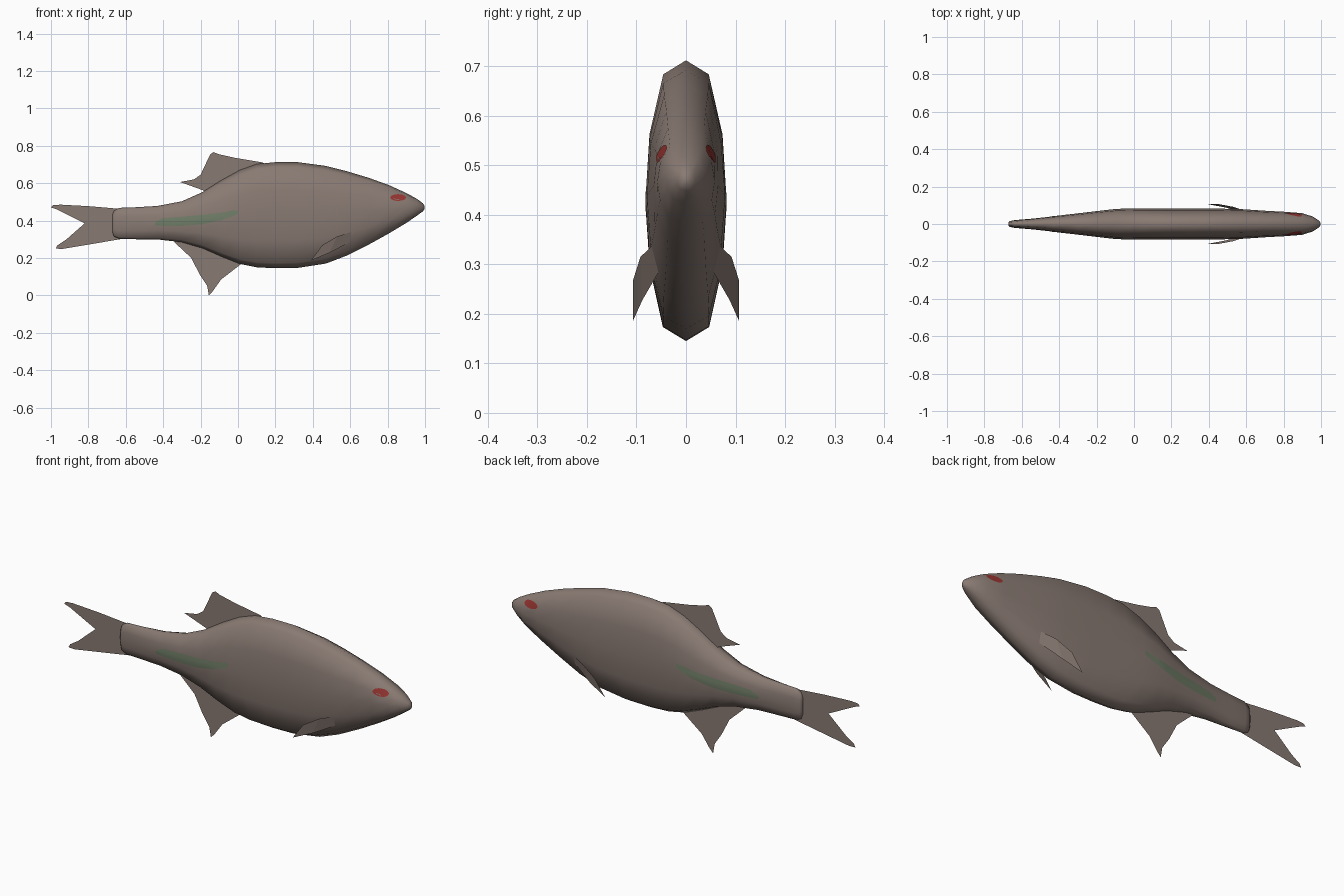
import bpy, bmesh, math
from mathutils import Vector
from mathutils.bvhtree import BVHTree

if "Cube" in bpy.data.objects:
    bpy.data.objects.remove(bpy.data.objects["Cube"])


def material(name, rgb):
    m = bpy.data.materials.new(name)
    m.diffuse_color = (*rgb, 1)
    m.use_nodes = True
    m.node_tree.nodes["Principled BSDF"].inputs["Base Color"].default_value = m.diffuse_color
    return m


SKIN = material("brown grey skin", (0.25, 0.195, 0.17))
RED = material("eye red", (0.30, 0.035, 0.03))
GREEN = material("dull green", (0.16, 0.205, 0.135))


def make(name, verts, faces, mat, fix=False):
    me = bpy.data.meshes.new(name)
    me.from_pydata(verts, [], faces)
    bm = bmesh.new()
    bm.from_mesh(me)
    if fix:
        bmesh.ops.recalc_face_normals(bm, faces=bm.faces)
    else:
        bmesh.ops.triangulate(bm, faces=[f for f in bm.faces if len(f.verts) > 4])
    bm.to_mesh(me)
    bm.free()
    me.materials.append(mat)
    ob = bpy.data.objects.new(name, me)
    bpy.context.collection.objects.link(ob)
    return ob


# Body: rings of (x, top z, bottom z, half width)
RINGS = [(-0.672, 0.43, 0.34, 0.008), (-0.663, 0.452, 0.315, 0.016), (-0.635, 0.468, 0.302, 0.021),
         (-0.55, 0.471, 0.300, 0.028), (-0.43, 0.478, 0.299, 0.041), (-0.30, 0.503, 0.284, 0.056),
         (-0.19, 0.552, 0.252, 0.069), (-0.09, 0.615, 0.208, 0.080), (0.01, 0.670, 0.168, 0.082),
         (0.10, 0.702, 0.150, 0.082), (0.20, 0.712, 0.145, 0.082), (0.32, 0.712, 0.147, 0.082),
         (0.47, 0.692, 0.170, 0.082), (0.58, 0.664, 0.212, 0.079), (0.70, 0.628, 0.272, 0.071),
         (0.81, 0.588, 0.333, 0.065), (0.90, 0.547, 0.387, 0.058), (0.955, 0.517, 0.425, 0.040),
         (0.988, 0.493, 0.449, 0.019), (0.998, 0.478, 0.462, 0.006)]
HALF = [(0, 1), (0.56, 0.9), (0.9, 0.47), (1, 0), (0.9, -0.47), (0.57, -0.9), (0, -1)]
SECTION = HALF + [(-y, z) for y, z in HALF[-2:0:-1]]
N = len(SECTION)
verts, faces = [], []
for x, t, b, w in RINGS:
    verts += [(x, y * w, (t + b) / 2 + z * (t - b) / 2) for y, z in SECTION]
for r in range(len(RINGS) - 1):
    for i in range(N):
        j = (i + 1) % N
        faces.append((r * N + i, r * N + j, r * N + N + j, r * N + N + i))
last = (len(RINGS) - 1) * N
faces += [tuple(range(N)), tuple(range(last, last + N))]
body = make("body", verts, faces, SKIN, fix=True)
for p in body.data.polygons:
    p.use_smooth = True

# Flat fins on the centre plane
FINS = {
    "tail_fin": [(-0.60, 0.46), (-0.80, 0.477), (-0.95, 0.485), (-0.99, 0.482), (-1.0, 0.47),
                 (-0.97, 0.46), (-0.82, 0.385), (-0.92, 0.297), (-0.965, 0.268), (-0.975, 0.25),
                 (-0.94, 0.248), (-0.60, 0.305)],
    "back_fin": [(0.15, 0.70), (0.13, 0.711), (-0.02, 0.736), (-0.105, 0.755), (-0.13, 0.766),
                 (-0.148, 0.755), (-0.20, 0.645), (-0.235, 0.62), (-0.31, 0.606), (-0.19, 0.563),
                 (-0.15, 0.54), (0.0, 0.62)],
    "belly_fin": [(-0.34, 0.30), (-0.34, 0.284), (-0.25, 0.20), (-0.205, 0.112), (-0.165, 0.052),
                  (-0.156, 0.0), (-0.135, 0.022), (-0.09, 0.085), (0.02, 0.17), (-0.05, 0.24)],
}
for name, pts in FINS.items():
    make(name, [(x, 0, z) for x, z in pts], [tuple(range(len(pts)))], SKIN)

# Paired side fins
SIDE = [(0.605, 0.068, 0.338), (0.53, 0.092, 0.315), (0.45, 0.107, 0.268),
        (0.39, 0.107, 0.186), (0.49, 0.088, 0.228), (0.60, 0.055, 0.285)]
for side, label in ((-1, "near"), (1, "far")):
    make("side_fin_" + label, [(x, y * side, z) for x, y, z in SIDE], [(0, 1, 4, 5), (1, 2, 3, 4)], SKIN)

# Painted patches: thin strips laid on the body surface, (x, top, bottom) per column
bm = bmesh.new()
bm.from_mesh(body.data)
tree = BVHTree.FromBMesh(bm)
bm.free()


def patch(name, columns, rows, mat):
    for side, label in ((-1, "near"), (1, "far")):
        pv, pf = [], []
        for x, t, b in columns:
            for k in range(rows + 1):
                z = t + (b - t) * k / rows
                hit = tree.ray_cast(Vector((x, side, z)), Vector((0, -side, 0)))[0]
                pv.append((x, hit.y + side * 0.0015, z))
        R = rows + 1
        for c in range(len(columns) - 1):
            for k in range(rows):
                q = (c * R + k, c * R + k + 1, c * R + R + k + 1, c * R + R + k)
                pf.append(q if side < 0 else q[::-1])
        ob = make(name + "_" + label, pv, pf, mat)
        for p in ob.data.polygons:
            p.use_smooth = True


# Eyes: flat ellipses
eye = []
for i in range(9):
    a = math.pi * (0.04 + 0.92 * i / 8)
    h = 0.018 * math.sin(a)
    eye.append((0.856 - 0.042 * math.cos(a), 0.523 + h, 0.523 - h))
patch("eye", eye, 2, RED)

# Green side streaks
KEYS = [(-0.445, 0.392, 0.374), (-0.40, 0.412, 0.372), (-0.30, 0.421, 0.372), (-0.19, 0.430, 0.380),
        (-0.09, 0.442, 0.402), (-0.03, 0.453, 0.422), (0.0, 0.455, 0.436)]
streak = []
for a, b in zip(KEYS, KEYS[1:]):
    streak += [tuple(p + (q - p) * k / 3 for p, q in zip(a, b)) for k in range(3)]
patch("side_streak", streak + [KEYS[-1]], 3, GREEN)
